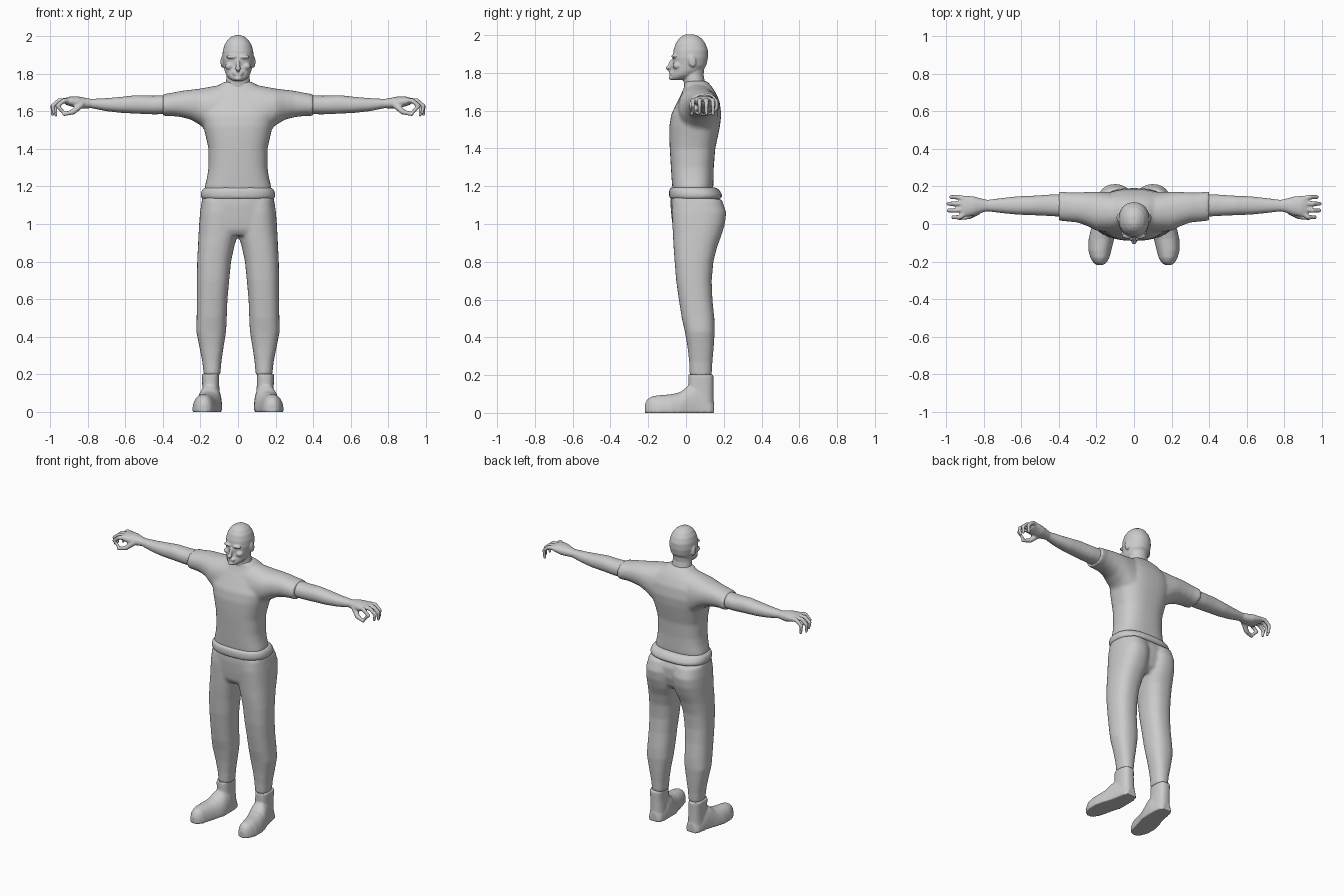
import bpy, bmesh, math
from mathutils import Vector, Matrix

grey = bpy.data.materials.new("plain grey")
grey.diffuse_color = (0.6, 0.6, 0.6, 1)


def loft(bm, axis, sections, n=2.0, seg=40):
    """Skin superellipse sections (t, a0, a1, b0, b1) placed along an axis."""
    rings = []
    for t, a0, a1, b0, b1 in sections:
        ring = []
        for i in range(seg):
            c, s = math.cos(2 * math.pi * i / seg), math.sin(2 * math.pi * i / seg)
            a = (a0 + a1) / 2 + (a1 - a0) / 2 * math.copysign(abs(c) ** (2 / n), c)
            b = (b0 + b1) / 2 + (b1 - b0) / 2 * math.copysign(abs(s) ** (2 / n), s)
            p = {'X': (t, a, b), 'Y': (a, t, b), 'Z': (a, b, t)}[axis]
            ring.append(bm.verts.new((p[0], p[1], max(p[2], 0))))
        rings.append(ring)
    for r, q in zip(rings, rings[1:]):
        for i in range(seg):
            j = (i + 1) % seg
            bm.faces.new((r[i], r[j], q[j], q[i]))
    bm.faces.new(rings[0])
    bm.faces.new(rings[-1])


def column(bm, rows, n=2.0):
    """Upright centred loft from (z, half width, front y, back y)."""
    loft(bm, 'Z', [(z, -w, w, f, b) for z, w, f, b in rows], n)


def blob(bm, c, r, rot=0):
    m = Matrix.Translation(c) @ Matrix.Rotation(rot, 4, 'X') @ Matrix.Diagonal((*r, 1))
    bmesh.ops.create_icosphere(bm, subdivisions=2, radius=1, matrix=m)


def limb(bm, pts, r0, r1):
    """Finger-like chain of spheres along a path."""
    steps = 8
    total = (len(pts) - 1) * steps
    for k in range(total + 1):
        i = min(k // steps, len(pts) - 2)
        p = Vector(pts[i]).lerp(Vector(pts[i + 1]), k / steps - i)
        r = r0 + (r1 - r0) * k / total
        blob(bm, p, (r, r, r))


def finish(name, bm, voxel, smooth):
    """Mirror, fuse the volumes into one skin and soften it."""
    bmesh.ops.recalc_face_normals(bm, faces=bm.faces)
    me = bpy.data.meshes.new(name)
    bm.to_mesh(me)
    bm.free()
    me.materials.append(grey)
    ob = bpy.data.objects.new(name, me)
    bpy.context.collection.objects.link(ob)
    ob.modifiers.new("mirror", 'MIRROR').use_mirror_merge = False
    rm = ob.modifiers.new("fuse", 'REMESH')
    rm.mode, rm.voxel_size, rm.use_smooth_shade = 'VOXEL', voxel, True
    sm = ob.modifiers.new("soften", 'SMOOTH')
    sm.factor, sm.iterations = 0.5, smooth


# shirt: torso and sleeves
bm = bmesh.new()
column(bm, [(1.17, .178, -.07, .14), (1.2, .176, -.073, .145), (1.25, .164, -.077, .146),
            (1.3, .157, -.08, .147), (1.4, .157, -.086, .155), (1.46, .17, -.088, .168),
            (1.52, .185, -.088, .18), (1.58, .2, -.078, .187), (1.65, .19, -.045, .178),
            (1.7, .15, -.02, .155), (1.73, .115, -.008, .135), (1.757, .072, -.005, .11)], 2.6)
loft(bm, 'X', [(.06, -.045, .16, 1.42, 1.745), (.13, -.045, .17, 1.46, 1.733),
               (.2, -.035, .172, 1.525, 1.72), (.25, -.01, .17, 1.555, 1.714),
               (.3, .008, .168, 1.568, 1.708), (.35, .013, .168, 1.574, 1.698),
               (.4, .018, .175, 1.573, 1.69)], 2.2)
finish("shirt", bm, .01, 5)

# trousers: pelvis and legs
bm = bmesh.new()
column(bm, [(1.16, .185, -.08, .165), (1.1, .195, -.082, .19), (1.03, .2, -.076, .188),
            (.97, .2, -.068, .17), (.94, .19, -.05, .14)], 2.5)
loft(bm, 'Z', [(1.13, 0, .192, -.07, .19), (1.06, 0, .202, -.075, .213), (1.0, 0, .207, -.072, .206),
               (.94, .002, .21, -.069, .188), (.88, .02, .213, -.066, .165), (.8, .037, .217, -.06, .145),
               (.7, .047, .218, -.052, .136), (.6, .056, .218, -.038, .14), (.5, .06, .22, -.022, .15),
               (.43, .063, .222, -.006, .152), (.35, .076, .206, .008, .147),
               (.27, .088, .19, .017, .14), (.2, .094, .182, .02, .136), (.196, .094, .182, .02, .136)], 2.4)
finish("trousers", bm, .01, 4)

# rolled waistband
bm = bmesh.new()
column(bm, [(1.132, .188, -.08, .178), (1.142, .197, -.088, .192), (1.158, .199, -.09, .19),
            (1.178, .193, -.089, .178), (1.19, .184, -.085, .165), (1.193, .176, -.078, .155)], 2.5)
finish("waistband", bm, .008, 2)

# shoes: ankle shaft and foot
bm = bmesh.new()
loft(bm, 'Z', [(0, .09, .195, .0, .147), (.08, .095, .19, .01, .145),
               (.14, .1, .19, .012, .145), (.203, .1, .192, .012, .146)], 2.6)
loft(bm, 'Y', [(.148, .11, .175, -.1, .06), (.13, .092, .19, -.1, .08), (.05, .085, .205, -.1, .15),
               (.01, .086, .216, -.1, .142), (-.03, .09, .23, -.1, .11), (-.08, .105, .242, -.1, .098),
               (-.14, .12, .243, -.1, .094), (-.18, .131, .232, -.08, .088),
               (-.205, .145, .217, -.06, .072), (-.218, .165, .2, -.03, .045)], 2.3)
finish("shoes", bm, .007, 3)

# bare arms with curled hands
bm = bmesh.new()
loft(bm, 'X', [(.33, .035, .158, 1.585, 1.688), (.45, .043, .156, 1.583, 1.682),
               (.54, .047, .15, 1.587, 1.685), (.62, .05, .147, 1.591, 1.676),
               (.7, .058, .138, 1.6, 1.669), (.78, .068, .128, 1.616, 1.665),
               (.81, .06, .135, 1.614, 1.67), (.85, .045, .146, 1.614, 1.678),
               (.89, .038, .15, 1.626, 1.678), (.92, .04, .148, 1.636, 1.67)], 2.2)
for y0, y1, reach, tip in ((.052, .036, -.025, (-.035, 1.592)), (.08, .072, 0, (-.008, 1.59)),
                           (.109, .108, 0, (.0, 1.583)), (.136, .143, -.014, (-.004, 1.58))):
    x = .986 + reach
    limb(bm, [(.905, y0, 1.656), (x - .035, y1, 1.656), (x, y1, 1.628), (x + tip[0], y1, tip[1])], .015, .0095)
limb(bm, [(.835, .065, 1.635), (.875, .04, 1.597), (.925, .03, 1.583)], .02, .01)
finish("arms", bm, .0055, 3)

# head: skull, jaw and neck, with facial features
bm = bmesh.new()
column(bm, [(2.004, .015, .0, .04), (1.997, .033, -.018, .062), (1.982, .053, -.037, .084),
            (1.955, .071, -.055, .103), (1.92, .081, -.066, .116), (1.88, .083, -.07, .116),
            (1.84, .077, -.068, .108), (1.81, .07, -.074, .085), (1.79, .061, -.079, .055),
            (1.775, .048, -.082, .03), (1.763, .03, -.078, -.01)], 2.15)
column(bm, [(1.85, .06, -.02, .1), (1.79, .06, -.015, .093), (1.75, .065, -.012, .1),
            (1.72, .075, -.008, .12), (1.69, .09, .0, .14)])
blob(bm, (0, -.083, 1.842), (.011, .012, .036), -.35)    # nose bridge
blob(bm, (0, -.092, 1.826), (.016, .017, .011))          # nose tip
blob(bm, (.032, -.062, 1.888), (.032, .017, .01))        # brow
blob(bm, (.045, -.045, 1.838), (.024, .026, .02))        # cheek
blob(bm, (.01, -.077, 1.804), (.021, .013, .005))        # upper lip
blob(bm, (.006, -.078, 1.793), (.02, .012, .006))        # lower lip
blob(bm, (0, -.08, 1.774), (.022, .013, .012))           # chin
blob(bm, (.084, .033, 1.862), (.009, .021, .034), .2)    # ear
finish("head", bm, .005, 3)
